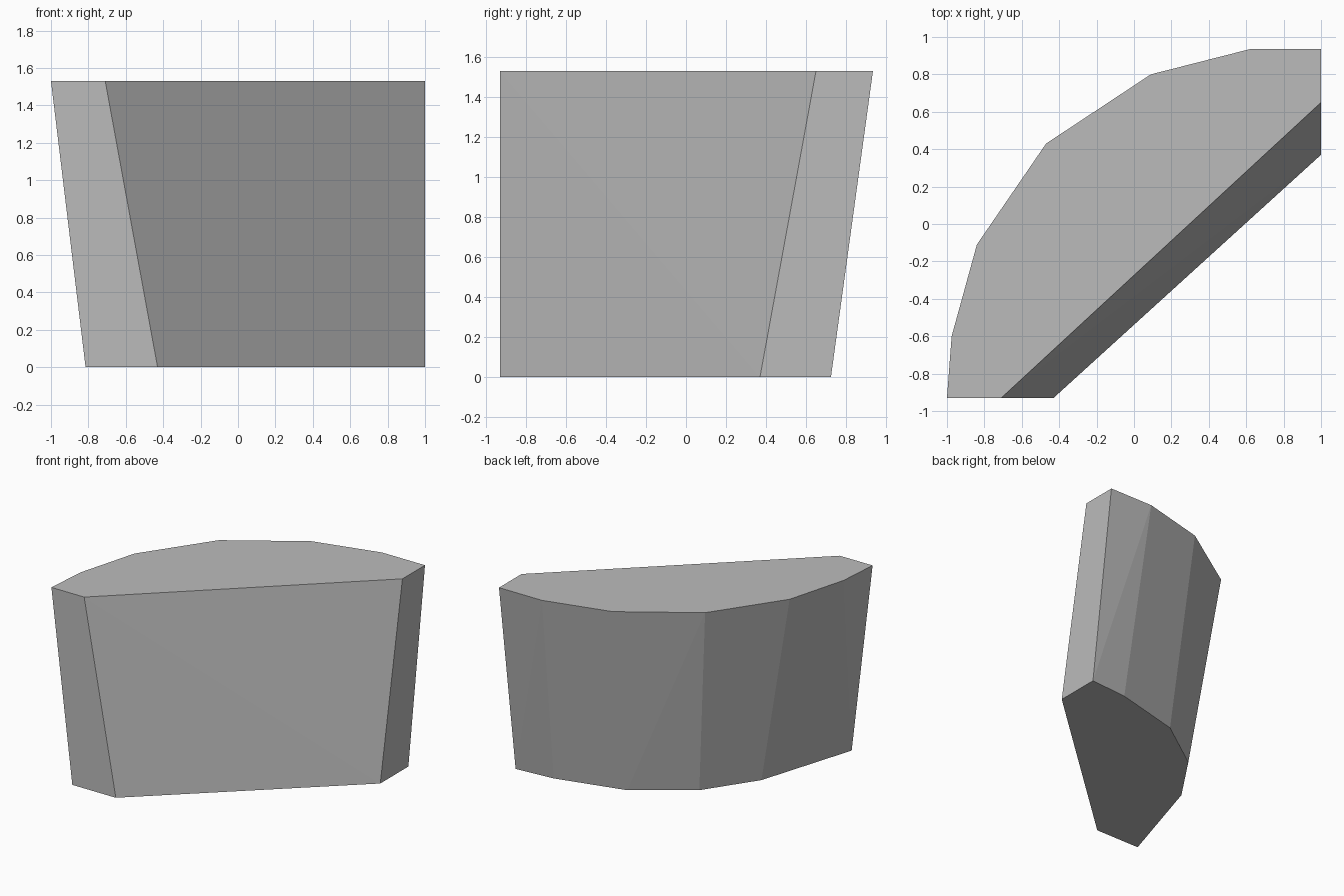
import bpy
import bmesh

cube = bpy.data.objects.get("Cube")
if cube:
    bpy.data.objects.remove(cube, do_unlink=True)

# Single grey stone colour
grey = bpy.data.materials.new("stone_grey")
grey.use_nodes = True
colour = (0.5, 0.5, 0.5, 1)
grey.diffuse_color = colour
bsdf = grey.node_tree.nodes["Principled BSDF"]
bsdf.inputs["Base Color"].default_value = colour
bsdf.inputs["Roughness"].default_value = 0.9

HEIGHT = 1.53

# Outline of the upper face: curved back, straight front, two short ends
upper = [(1, 0.935), (0.62, 0.935), (0.09, 0.80), (-0.47, 0.43),
         (-0.84, -0.11), (-0.975, -0.60), (-1, -0.93),
         (-0.71, -0.93), (1, 0.65)]

# Narrower outline of the base
lower = [(1, 0.725), (0.68, 0.70), (0.126, 0.56), (-0.30, 0.26),
         (-0.57, -0.14), (-0.815, -0.93), (-0.43, -0.93), (1, 0.37)]

# Wrap a faceted convex block around the two outlines
bm = bmesh.new()
for outline, z in ((upper, HEIGHT), (lower, 0)):
    for x, y in outline:
        bm.verts.new((x, y, z))
bmesh.ops.convex_hull(bm, input=bm.verts[:])

# Merge the coplanar triangles into clean flat faces
bmesh.ops.dissolve_limit(bm, angle_limit=0.01, verts=bm.verts[:], edges=bm.edges[:])
bmesh.ops.recalc_face_normals(bm, faces=bm.faces[:])

mesh = bpy.data.meshes.new("stone_block")
bm.to_mesh(mesh)
bm.free()
mesh.materials.append(grey)
block = bpy.data.objects.new("stone_block", mesh)
bpy.context.collection.objects.link(block)
